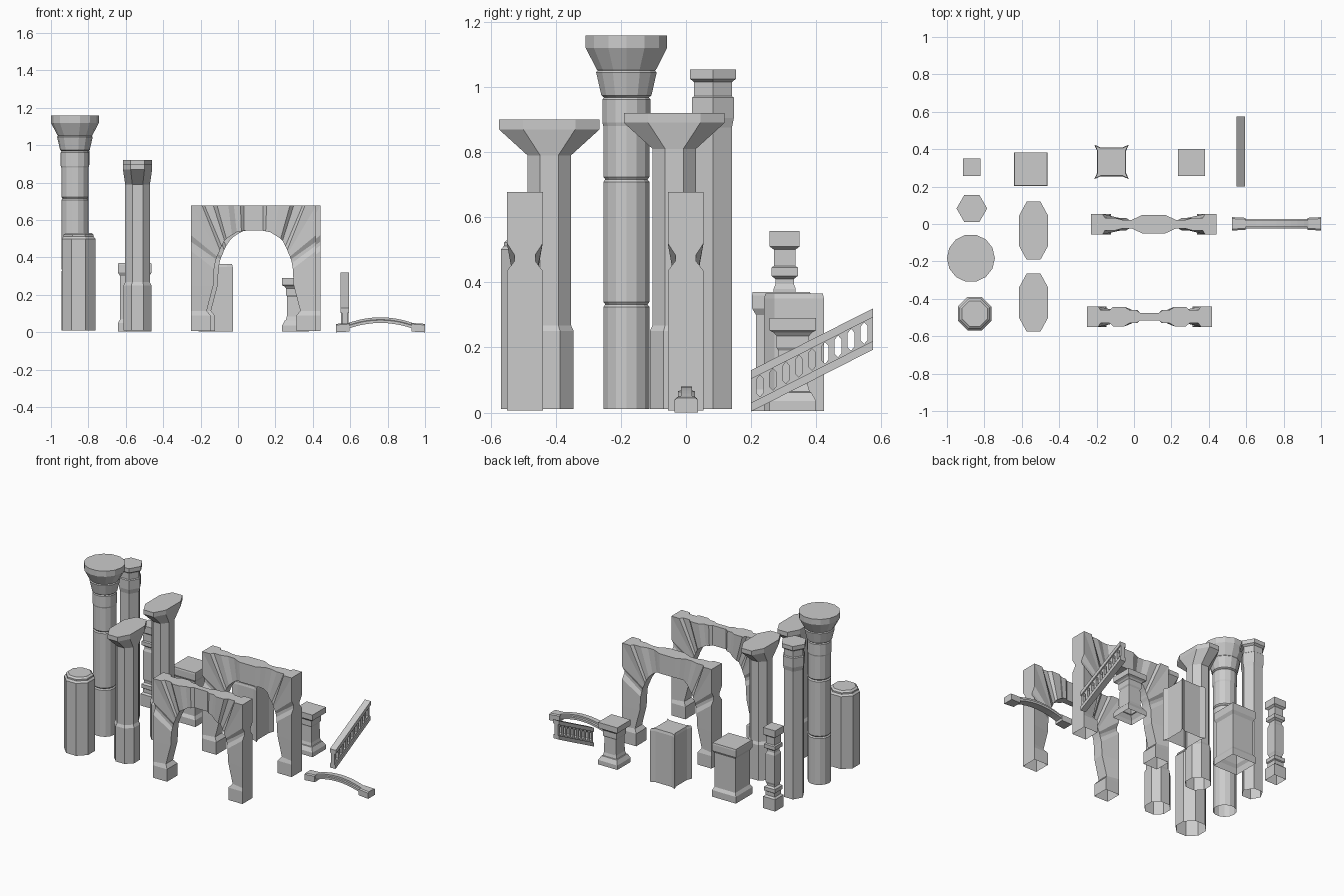
import bpy, bmesh
from math import pi, cos, sin


def loft(name, rings, cap_start=False, cap_end=True, loc=(0, 0, 0)):
    """Skin a list of equal-length closed rings of 3D points."""
    bm = bmesh.new()
    vs = [[bm.verts.new(p) for p in r] for r in rings]
    n = len(vs[0])
    for a, b in zip(vs, vs[1:]):
        for i in range(n):
            j = (i + 1) % n
            bm.faces.new((a[i], a[j], b[j], b[i]))
    if cap_start:
        bm.faces.new(vs[0][::-1])
    if cap_end:
        bm.faces.new(vs[-1])
    bmesh.ops.recalc_face_normals(bm, faces=bm.faces[:])
    me = bpy.data.meshes.new(name)
    bm.to_mesh(me)
    bm.free()
    ob = bpy.data.objects.new(name, me)
    ob.location = loc
    bpy.context.collection.objects.link(ob)
    return ob


def lathe(name, n, rot, loc, profile):
    """Faceted turning; profile holds (half width across flats, z)."""
    k = 1 / cos(pi / n)
    loft(name, [[(a * k * cos(rot + 2 * pi * i / n), a * k * sin(rot + 2 * pi * i / n), z)
                 for i in range(n)] for a, z in profile], loc=loc)


# square turned post
lathe("square_post", 4, pi / 4, (-.867, .303, 0),
      [(.045, .01), (.045, .09), (.034, .10), (.034, .125), (.041, .13), (.041, .155), (.029, .165),
       (.029, .175), (.034, .19), (.034, .38), (.028, .395), (.028, .41), (.041, .42), (.041, .445),
       (.033, .45), (.033, .50), (.046, .51), (.046, .557)])

# six-sided column
lathe("hexagonal_column", 6, 0, (-.867, .083, 0),
      [(.058, .01), (.058, .875), (.064, .905), (.064, .967), (.058, .972), (.058, 1.015),
       (.071, 1.025), (.071, 1.053)])

# round column with drum joints and flared capital
s = .071
prof = [(s, .01)]
for z in (.332, .716):
    prof += [(s, z - .008), (s - .006, z), (s, z + .008)]
prof += [(s, .88), (s + .003, .89), (s + .003, .962), (s - .002, .968), (s + .006, .974),
         (.093, 1.045), (.088, 1.05), (.092, 1.055), (.125, 1.12), (.125, 1.158)]
lathe("round_column", 14, 0, (-.872, -.183, 0), prof)

# eight-sided bollard
lathe("octagonal_post", 8, pi / 8, (-.852, -.479, 0),
      [(.09, .01), (.09, .50), (.08, .512), (.08, .522), (.068, .532)])

# square pedestals
lathe("wide_pedestal", 4, pi / 4, (-.552, .293, 0),
      [(.09, .005), (.09, .05), (.078, .07), (.078, .30), (.09, .32), (.09, .36), (.088, .37)])
lathe("small_pedestal", 4, pi / 4, (.307, .328, 0),
      [(.072, .005), (.072, .035), (.057, .062), (.052, .064), (.046, .085), (.044, .19),
       (.05, .20), (.05, .235), (.058, .245), (.072, .252), (.072, .29)])


# block with raised corner ribs
def ribbed(c, f, z):
    r = []
    for k in range(4):
        for x, y in ((f, -.06), (f, .06), (c, c)):
            for _ in range(k):
                x, y = -y, x
            r.append((x, y, z))
    return r


loft("ribbed_block", [ribbed(.092, .078, .005), ribbed(.092, .078, .35), ribbed(.088, .074, .366)],
     loc=(-.12, .332, 0))


# columns with long bracket capitals
def oct_ring(hx, hy, cx, cy, z):
    return [(hx, -cy, z), (hx, cy, z), (cx, hy, z), (-cx, hy, z),
            (-hx, cy, z), (-hx, -cy, z), (-cx, -hy, z), (cx, -hy, z)]


for tag, y, dz in (("front", -.42, 0), ("back", -.036, .02)):
    loft(tag + "_bracket_column",
         [oct_ring(.075, .075, .033, .033, .01), oct_ring(.075, .075, .033, .033, .25),
          oct_ring(.066, .067, .028, .028, .268), oct_ring(.066, .067, .028, .028, .79 + dz),
          oct_ring(.078, .155, .037, .08, .87 + dz), oct_ring(.078, .155, .037, .08, .90 + dz)],
         loc=(-.537, y, 0))


# arches: cross-sections swept up one leg, over the top and down the other
LEG = [  # outer u, outer z, inner u, inner z, outer and inner half thickness
    (.335, .006, .23, .006, .055, .055), (.335, .09, .23, .09, .055, .055),
    (.335, .115, .25, .115, .055, .038), (.335, .25, .215, .25, .055, .036),
    (.335, .435, .21, .34, .055, .036), (.335, .465, .205, .37, .032, .032),
    (.335, .485, .20, .39, .032, .032), (.335, .52, .195, .405, .055, .032)]
CORNER = [(.335, .678, .185, .425, .055, .032), (.275, .678, .18, .44, .055, .032),
          (.262, .678, .17, .46, .034, .032)]
SPAN = {
    "front": [(.215, .678, .155, .49, .034, .034), (.195, .678, .145, .50, .052, .045),
              (.135, .678, .115, .52, .052, .045), (.105, .678, .09, .535, .034, .034),
              (.07, .678, .065, .54, .034, .034), (.05, .678, .05, .543, .02, .02)],
    "back": [(.21, .678, .15, .49, .034, .034), (.165, .678, .13, .51, .022, .022),
             (.12, .678, .10, .53, .022, .022), (.09, .678, .08, .54, .036, .036),
             (.06, .678, .055, .545, .05, .05)]}
for tag, cx, cy in (("front", .083, -.495), ("back", .106, -.001)):
    half = LEG + CORNER + SPAN[tag]
    full = [(1,) + h for h in half] + [(-1,) + h for h in half[::-1]]
    loft(tag + "_arch", [[(m * uo, -to, zo), (m * uo, to, zo), (m * ui, ti, zi), (m * ui, -ti, zi)]
                         for m, uo, zo, ui, zi, to, ti in full], cap_end=False, loc=(cx, cy, 0))


# sloping balustrade: two rails and a pierced panel
def sloped(name, hx, z0, z1, y0=.2, y1=.575):
    zs = lambda y, z: z + .507 * (y - .2)
    return loft(name, [[(x, y0, zs(y0, z0)), (x, y1, zs(y1, z0)), (x, y1, zs(y1, z1)),
                        (x, y0, zs(y0, z1))] for x in (.571 - hx, .571 + hx)], True, True)


sloped("stair_lower_rail", .02, .003, .03)
sloped("stair_upper_rail", .022, .103, .13)
panel = sloped("stair_pierced_panel", .014, .028, .105)
for i in range(9):
    y, z = .227 + .04 * i, .081 + .507 * .04 * i
    pts = ((0, -.033), (.011, -.02), (.011, .022), (0, .034), (-.011, .02), (-.011, -.022))
    cut = loft("slot_cutter_%d" % i, [[(x, y + a, z + b) for a, b in pts] for x in (.54, .60)],
               True, True)
    cut.hide_render = True
    cut.hide_set(True)
    mod = panel.modifiers.new("slot_%d" % i, "BOOLEAN")
    mod.operation = "DIFFERENCE"
    mod.solver = "EXACT"
    mod.object = cut
bpy.context.view_layer.update()
baked = bpy.data.meshes.new_from_object(panel.evaluated_get(bpy.context.evaluated_depsgraph_get()))
panel.modifiers.clear()
panel.data = baked
for ob in [o for o in bpy.data.objects if o.name.startswith("slot_cutter")]:
    bpy.data.objects.remove(ob)

# curved handrail with end blocks
path = [(-.185 + .37 * i / 10, .035 * (1 - ((i - 5) / 5) ** 2)) for i in range(11)]
section = ((-.026, .015), (.026, .015), (.026, .03), (.017, .033), (.017, .045), (-.017, .045),
           (-.017, .033), (-.026, .03))
loft("curved_rail", [[(x, y, z + h) for y, z in section] for x, h in path], True, True,
     loc=(.762, .001, 0))
for m, tag in ((-1, "left"), (1, "right")):
    x0, x1 = m * .165, m * .238
    loft(tag + "_rail_block", [[(x, -h, z), (x, h, z), (x, h, t - .006), (x, h - .008, t),
                                (x, -h + .008, t), (x, -h, t - .006)]
                               for x, h, z, t in ((x0, .032, .004, .05), (x1, .036, 0, .045))],
         True, True, loc=(.762, .001, 0))
